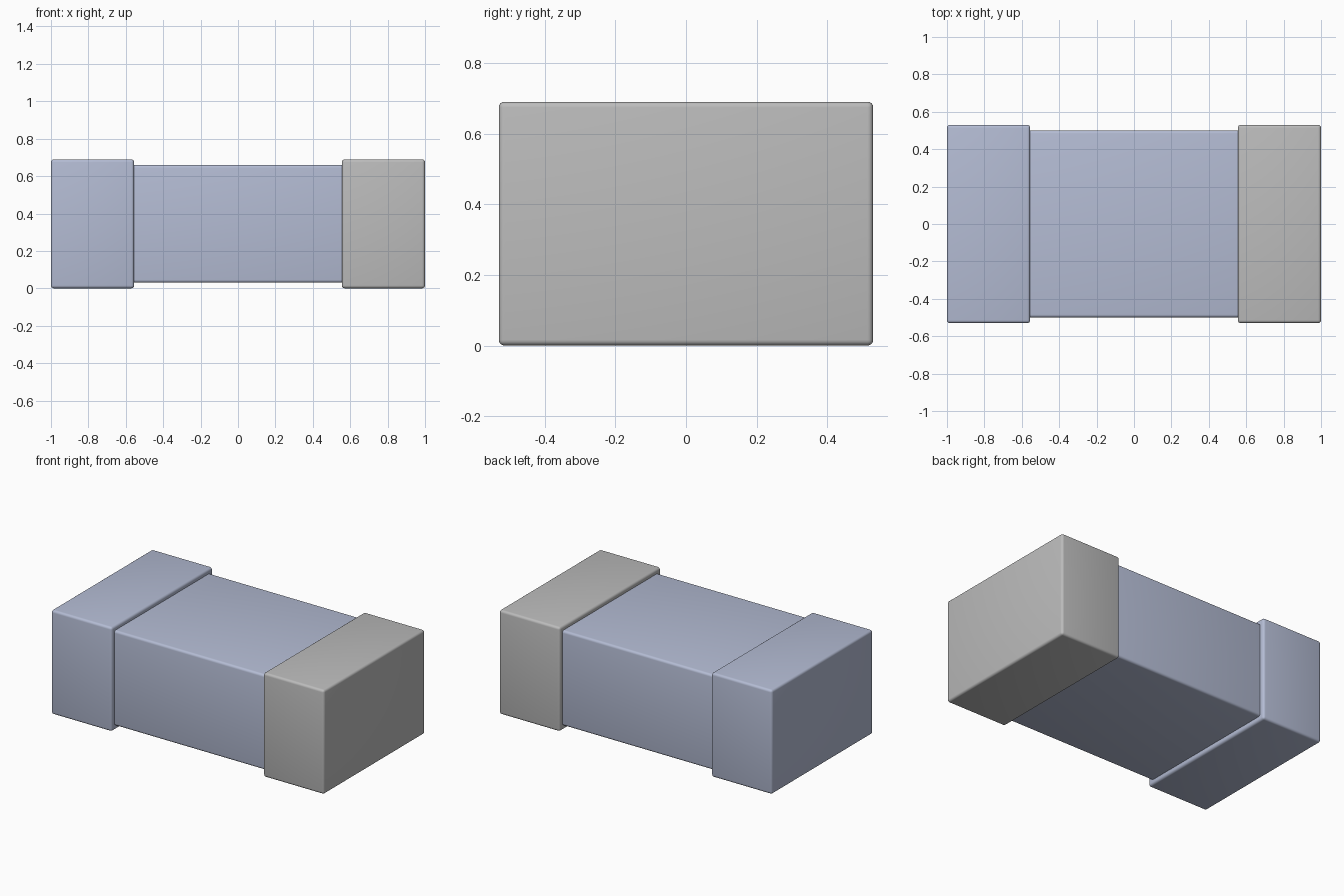
import bpy
import math

cube = bpy.data.objects.get("Cube")
if cube:
    bpy.data.objects.remove(cube, do_unlink=True)


def material(name, rgb):
    mat = bpy.data.materials.new(name)
    mat.use_nodes = True
    mat.diffuse_color = (*rgb, 1)
    bsdf = next(n for n in mat.node_tree.nodes if n.type == 'BSDF_PRINCIPLED')
    bsdf.inputs["Base Color"].default_value = (*rgb, 1)
    return mat


def rounded_box(name, low, high, radius, mat):
    """Box between two corners with softly rounded edges."""
    center = [(a + b) / 2 for a, b in zip(low, high)]
    bpy.ops.mesh.primitive_cube_add(size=1, location=center)
    obj = bpy.context.object
    obj.name = name
    obj.scale = [b - a for a, b in zip(low, high)]
    bpy.ops.object.transform_apply(location=False, rotation=False, scale=True)
    bevel = obj.modifiers.new("rounded_edges", 'BEVEL')
    bevel.width = radius
    bevel.segments = 4
    bevel.limit_method = 'ANGLE'
    bpy.ops.object.modifier_apply(modifier=bevel.name)
    bpy.ops.object.shade_smooth_by_angle(angle=math.radians(35))
    obj.data.materials.append(mat)
    return obj


blue = material("pale_blue", (0.456, 0.503, 0.658))
grey = material("light_grey", (0.503, 0.503, 0.503))

# Central block, seated slightly inside both end caps
rounded_box("body", (-0.60, -0.50, 0.03), (0.60, 0.50, 0.66), 0.016, blue)

# End caps, a little larger than the block all round
for name, x0, x1, mat in (("right_end_cap", -1.0, -0.555, blue),
                          ("left_end_cap", 0.555, 1.0, grey)):
    rounded_box(name, (x0, -0.53, 0.0), (x1, 0.53, 0.69), 0.016, mat)
